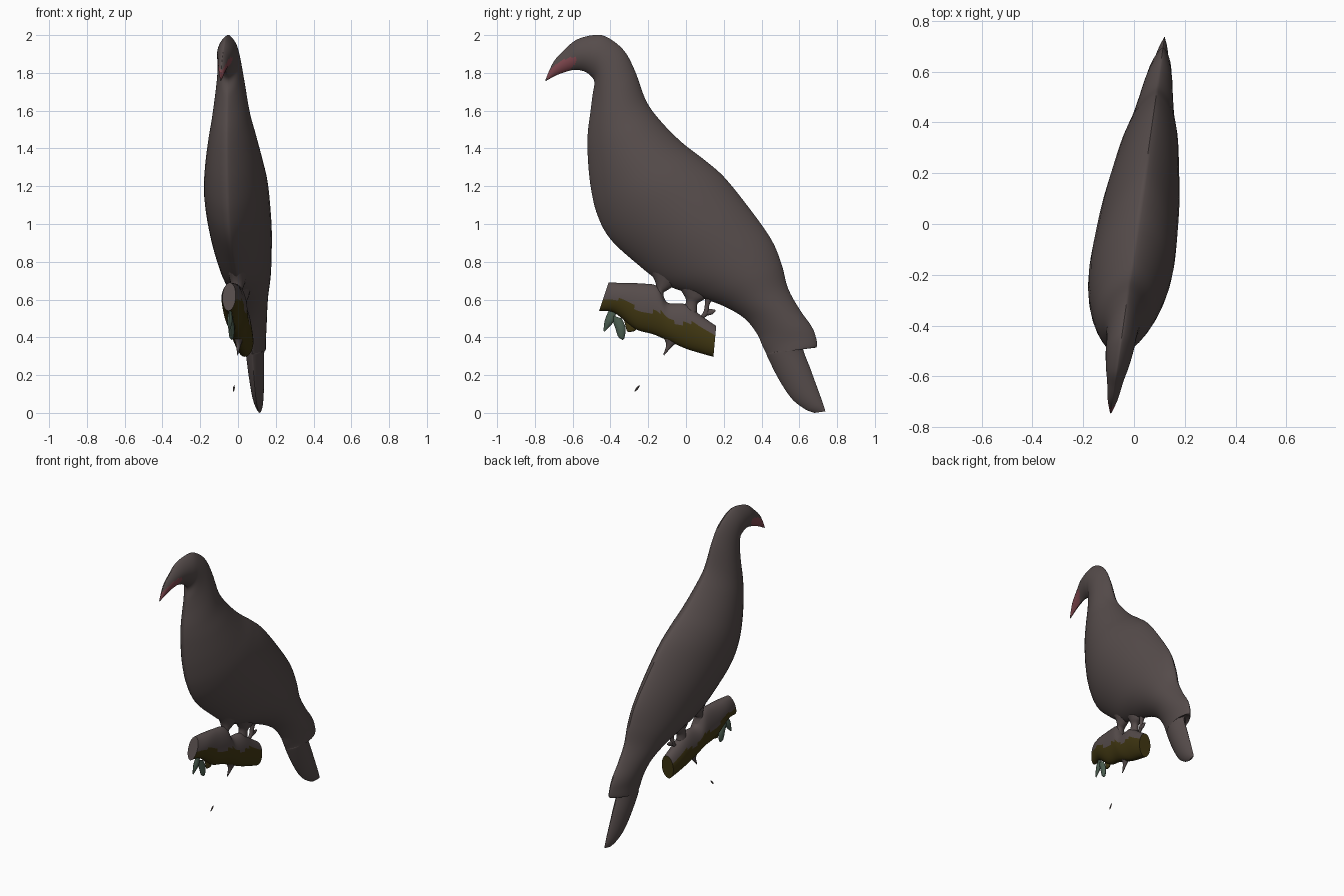
import bpy, bmesh, math
from mathutils import Vector


def material(name, r, g, b):
    m = bpy.data.materials.new(name)
    m.diffuse_color = (r, g, b, 1)
    return m


FEATHER = material("brown grey", 0.092, 0.072, 0.070)
RED = material("dull red", 0.21, 0.062, 0.075)
MOSS = material("dark olive", 0.052, 0.038, 0.006)
GREEN = material("grey green", 0.07, 0.11, 0.08)


def plane_x(y):
    # the flat figure stands turned slightly about z
    return 0.015 + 0.143 * y


def spline(p, sub):
    # smooth curve through the stations
    out = []
    for i in range(len(p) - 1):
        a, b, c, d = p[max(i - 1, 0)], p[i], p[i + 1], p[min(i + 2, len(p) - 1)]
        for k in range(sub):
            t = k / sub
            out.append([0.5 * (2 * q + (r - o) * t + (2 * o - 5 * q + 4 * r - s) * t * t
                               + (3 * q - o - 3 * r + s) * t ** 3)
                        for o, q, r, s in zip(a, b, c, d)])
    out.append(list(p[-1]))
    return out


def loft(name, stations, mats, rule=None, sub=6, n=32, power=1.5):
    """Lens-shaped rings; station = edge A (y, z), edge B (y, z), half thickness."""
    bm = bmesh.new()
    rings = []
    for ay, az, by, bz, h in spline(stations, sub):
        ring = []
        for k in range(n):
            th = 2 * math.pi * k / n
            t = (1 - math.cos(th)) / 2
            s = math.sin(th)
            y, z = ay + (by - ay) * t, az + (bz - az) * t
            x = math.copysign(max(h, 0.001) * abs(s) ** power, s)
            ring.append(bm.verts.new((plane_x(y) + x, y, z)))
        rings.append(ring)
    for r0, r1 in zip(rings, rings[1:]):
        for k in range(n):
            j = (k + 1) % n
            bm.faces.new((r0[k], r0[j], r1[j], r1[k]))
    bm.faces.new(rings[0])
    bm.faces.new(rings[-1])
    bmesh.ops.recalc_face_normals(bm, faces=bm.faces)
    if rule:
        for f in bm.faces:
            f.material_index = rule(f.calc_center_median())
    me = bpy.data.meshes.new(name)
    bm.to_mesh(me)
    bm.free()
    for m in mats:
        me.materials.append(m)
    ob = bpy.data.objects.new(name, me)
    bpy.context.collection.objects.link(ob)
    bpy.ops.object.select_all(action='DESELECT')
    ob.select_set(True)
    bpy.context.view_layer.objects.active = ob
    bpy.ops.object.shade_smooth_by_angle(angle=math.radians(45))
    return ob


# Bird: beak, head, neck, body, wing-tip notch, tail
bird = [
    (-.745, 1.762, -.742, 1.757, .003), (-.70, 1.86, -.68, 1.79, .02),
    (-.64, 1.925, -.60, 1.815, .032), (-.58, 1.975, -.545, 1.81, .045),
    (-.49, 2.0, -.505, 1.785, .055), (-.42, 1.99, -.485, 1.75, .058),
    (-.33, 1.92, -.495, 1.68, .065), (-.27, 1.81, -.505, 1.60, .078),
    (-.21, 1.65, -.52, 1.48, .10), (-.13, 1.54, -.52, 1.36, .125),
    (-.02, 1.43, -.505, 1.20, .15), (.09, 1.345, -.47, 1.05, .165),
    (.20, 1.25, -.40, .92, .165), (.33, 1.09, -.26, .79, .155),
    (.45, .92, -.12, .685, .135), (.505, .79, .05, .62, .115),
    (.54, .66, .20, .565, .09), (.60, .55, .31, .50, .072),
    (.66, .465, .375, .42, .06), (.685, .41, .405, .355, .052),
    (.69, .347, .425, .315, .05), (.62, .35, .43, .30, .048),
    (.66, .23, .49, .18, .04), (.70, .12, .56, .075, .03),
    (.725, .05, .63, .02, .018), (.738, .008, .68, .0, .004)]


def beak_rule(c):
    # a slim red patch along the beak
    p = Vector((c.y, c.z)) - Vector((-.66, 1.825))
    d = Vector((.83, .55)).normalized()
    along, across = p.dot(d), p.x * -d.y + p.y * d.x
    return int((along / .095) ** 2 + (across / .032) ** 2 < 1)


loft("bird_body", bird, [FEATHER, RED], beak_rule, sub=8, n=40)

# Branch: bare on top, mossy below
branch = [
    (-.41, .69, -.46, .54, .035), (-.33, .688, -.38, .53, .052),
    (-.24, .685, -.27, .445, .056), (-.15, .67, -.17, .415, .056),
    (-.10, .585, -.08, .375, .054), (.0, .575, .0, .34, .052),
    (.08, .515, .08, .315, .05), (.16, .46, .145, .297, .045)]
loft("branch", branch, [FEATHER, MOSS],
     lambda c: int(c.z < .475 - .33 * c.y + .015 * math.sin(34 * c.y)), power=1.0)

# Legs and toes
loft("front_leg", [(-.20, .76, -.02, .70, .05), (-.165, .70, -.09, .655, .034),
                   (-.16, .65, -.12, .63, .026), (-.19, .60, -.10, .575, .035)],
     [FEATHER], n=16, power=1.0)
loft("rear_leg", [(-.06, .70, .14, .66, .05), (-.015, .63, .10, .605, .034),
                  (.0, .59, .06, .575, .024), (-.02, .53, .06, .51, .03)],
     [FEATHER], n=16, power=1.0)
loft("rear_toe", [(.10, .63, .15, .61, .02), (.10, .575, .125, .575, .014),
                  (.09, .53, .115, .52, .012), (.065, .505, .075, .49, .005)],
     [FEATHER], n=12, power=1.0)
loft("rear_claw", [(.10, .545, .10, .515, .01), (.13, .55, .135, .52, .008),
                   (.157, .545, .157, .538, .003)], [FEATHER], n=12, power=1.0)

# Leaves, thorn and a falling sliver
loft("leaf_small", [(-.41, .54, -.37, .53, .008), (-.43, .49, -.385, .48, .014),
                    (-.437, .435, -.43, .43, .002)], [GREEN], n=12)
loft("leaf_large", [(-.40, .52, -.34, .50, .01), (-.375, .45, -.32, .45, .016),
                    (-.36, .405, -.325, .40, .012), (-.34, .388, -.335, .386, .002)],
     [GREEN], n=12)
loft("leaf_side", [(-.33, .50, -.25, .46, .01), (-.315, .44, -.27, .435, .01),
                   (-.31, .43, -.30, .428, .003)], [MOSS], n=12)
loft("thorn", [(-.12, .40, -.05, .37, .02), (-.105, .36, -.075, .35, .012),
               (-.12, .31, -.115, .305, .002)], [FEATHER], n=12, power=1.0)
loft("falling_sliver", [(-.273, .115, -.27, .112, .002), (-.262, .135, -.255, .125, .005),
                        (-.247, .147, -.245, .142, .002)], [FEATHER], n=8)
